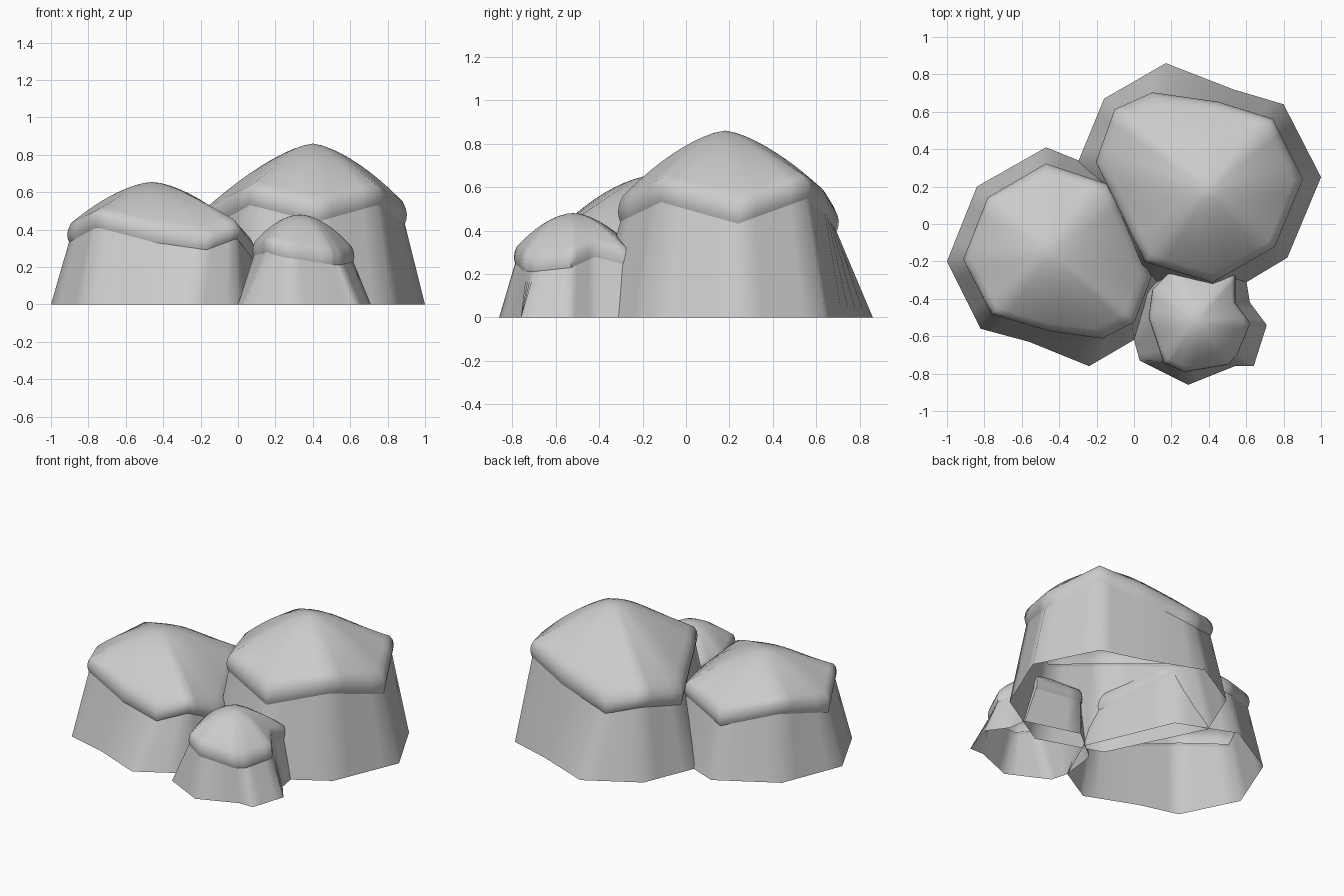
import bpy, bmesh, math

if "Cube" in bpy.data.objects:
    bpy.data.objects.remove(bpy.data.objects["Cube"])

# Each row: base x, base y, cap rim x, cap rim y, cap rim z (counter-clockwise)
BIG = [(1, .25, .90, .24, .44), (.80, .64, .74, .56, .555), (.53, .72, .45, .65, .48),
       (.17, .86, .10, .70, .40), (-.16, .67, -.10, .61, .46), (-.30, .33, -.20, .33, .40),
       (0, -.28, .06, -.20, .54), (.42, -.42, .42, -.31, .45), (.82, -.18, .75, -.12, .54)]
LEFT = [(-1, -.20, -.91, -.19, .34), (-.82, -.56, -.76, -.48, .42), (-.56, -.63, -.45, -.57, .34),
        (-.24, -.76, -.17, -.61, .295), (0, -.62, 0, -.52, .36), (.14, -.30, .09, -.28, .25),
        (-.10, .26, -.14, .21, .40), (-.47, .41, -.47, .32, .327), (-.84, .20, -.78, .14, .42)]
SMALL = [(.29, -.86, .27, -.79, .25), (.54, -.76, .50, -.75, .22), (.64, -.76, .55, -.70, .21),
         (.71, -.54, .62, -.53, .23), (.62, -.42, .54, -.42, .28), (.60, -.30, .54, -.26, .24),
         (.25, -.20, .20, -.25, .27), (.03, -.38, .10, -.35, .26), (0, -.62, .08, -.50, .26),
         (.03, -.73, .16, -.74, .28)]


def add_object(name, rings, tip=None):
    """Skin a stack of equal rings of points; tip closes the top."""
    bm = bmesh.new()
    rings = [[bm.verts.new(p) for p in r] for r in rings]
    n = len(rings[0])
    for lo, hi in zip(rings, rings[1:]):
        for i in range(n):
            j = (i + 1) % n
            bm.faces.new((lo[i], lo[j], hi[j], hi[i]))
    if tip:
        top = bm.verts.new(tip)
        for i in range(n):
            bm.faces.new((rings[-1][i], rings[-1][(i + 1) % n], top))
    me = bpy.data.meshes.new(name)
    bm.to_mesh(me)
    bm.free()
    ob = bpy.data.objects.new(name, me)
    bpy.context.collection.objects.link(ob)
    bpy.ops.object.select_all(action='DESELECT')
    ob.select_set(True)
    bpy.context.view_layer.objects.active = ob
    bpy.ops.object.shade_smooth_by_angle(angle=math.radians(58))


def refine(rows, cuts=4):
    """Add evenly spaced rows between the listed corners."""
    out = []
    for a, b in zip(rows, rows[1:] + rows[:1]):
        for k in range(cuts):
            out.append(tuple(p + (q - p) * k / cuts for p, q in zip(a, b)))
    return out


def rock(name, rows, cx, cy, apex, power, lip):
    """Tapered open-bottomed wall under an overhanging rounded cap."""
    rows = refine(rows)
    mean_r = sum(math.hypot(r[2] - cx, r[3] - cy) for r in rows) / len(rows)
    mean_z = sum(r[4] for r in rows) / len(rows)

    def at(t, x, y, z):
        return (cx + (x - cx) * t, cy + (y - cy) * t, z)

    # wall
    add_object(name + "_wall", [[(a, b, 0) for a, b, x, y, z in rows],
                                [at(.975, x, y, z + .01) for a, b, x, y, z in rows]])
    # rounded lip
    rings = []
    for t, h in ((.97, .05), (.985, -.1), (1.0, .12), (1.007, .45), (.995, .8)):
        rings.append([at(t, x, y, z + lip * h) for a, b, x, y, z in rows])
    # dome, its rings growing rounder and more level towards the top
    for t in (.96, .9, .8, .7, .6, .5, .4, .3, .2, .1):
        ring = []
        for a, b, x, y, z in rows:
            r = math.hypot(x - cx, y - cy)
            s = 1 + (mean_r / r - 1) * (1 - t) * .8
            base = mean_z + (z - mean_z) * t + lip
            ring.append(at(t * s, x, y, base + (apex - base) * (1 - t ** power)))
        rings.append(ring)
    add_object(name + "_cap", rings, (cx, cy, apex))


rock("big_rock", BIG, .40, .18, .86, 1.45, .09)
rock("left_rock", LEFT, -.46, -.15, .655, 1.55, .08)
rock("small_rock", SMALL, .33, -.52, .48, 1.8, .065)
